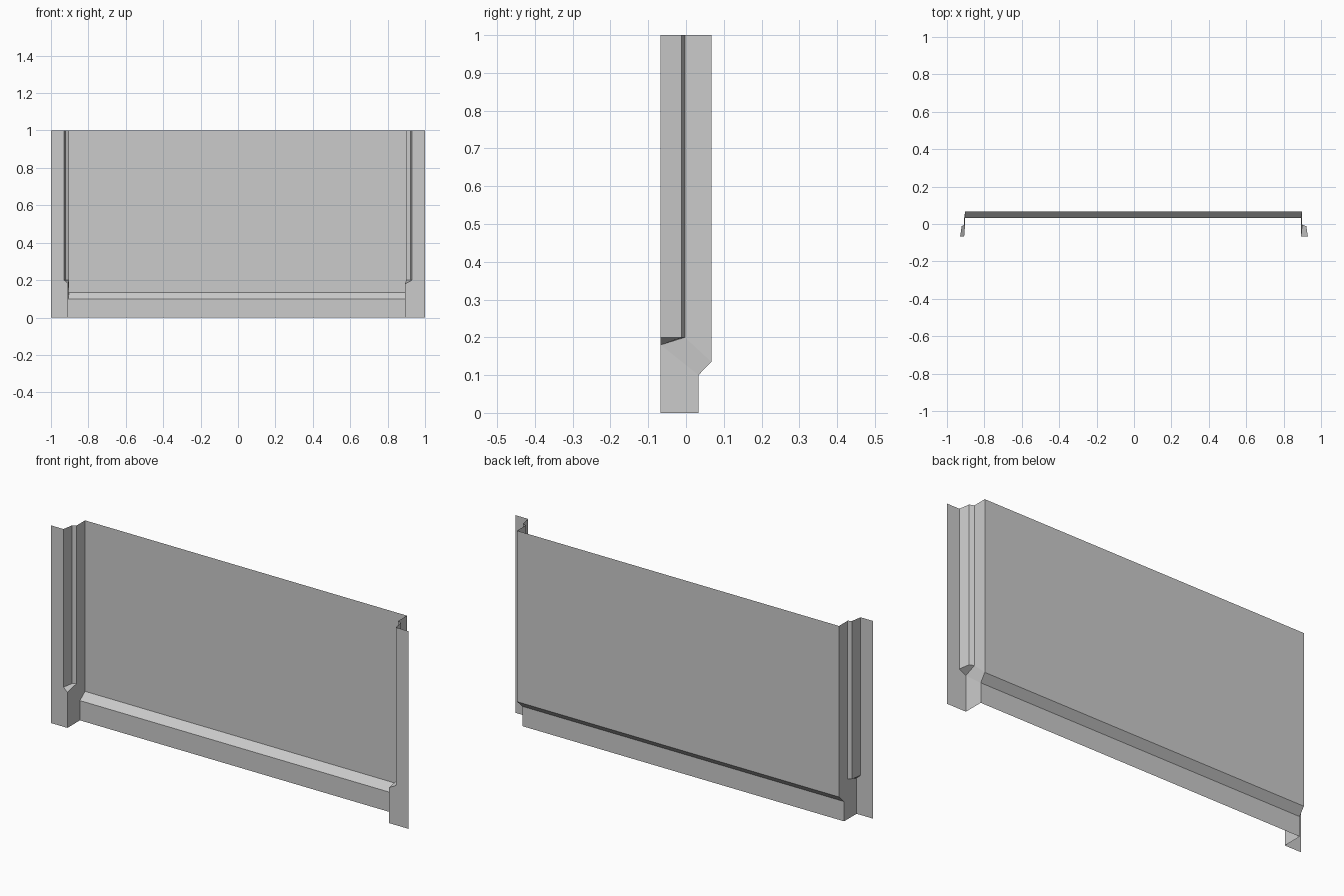
import bpy, bmesh

if "Cube" in bpy.data.objects:
    bpy.data.objects.remove(bpy.data.objects["Cube"])

FRONT, BACK = -0.067, 0.067      # y of side flanges and main panel
LEDGE_Y = 0.033                  # y of the recessed skirting
LEFT = (-0.908, -0.903)          # wall x at the skirting / main panel
RIGHT = (0.893, 0.899)


def make_part(name, polygons, flip=False):
    bm = bmesh.new()
    for poly in polygons:
        pts = reversed(poly) if flip else poly
        bm.faces.new([bm.verts.new(p) for p in pts])
    bmesh.ops.remove_doubles(bm, verts=bm.verts, dist=0.0001)
    mesh = bpy.data.meshes.new(name)
    bm.to_mesh(mesh)
    bm.free()
    obj = bpy.data.objects.new(name, mesh)
    bpy.context.collection.objects.link(obj)


# Main panel: skirting, sloped ledge and tall sheet, swept across x
profile = [(LEDGE_Y, 0, 0), (LEDGE_Y, 0.1, 0), (BACK, 0.135, 1), (BACK, 1, 1)]
strips = []
for (y0, z0, i0), (y1, z1, i1) in zip(profile, profile[1:]):
    strips.append([(LEFT[i0], y0, z0), (RIGHT[i0], y0, z0),
                   (RIGHT[i1], y1, z1), (LEFT[i1], y1, z1)])
make_part("wall_panel", strips)


# Side trim: front flange, stepped groove and return wall
def side_trim(name, side, low, high):
    outer = side
    lip, step = side * 0.93, side * 0.921
    foot = (low, FRONT, 0.18)
    lip_low, lip_top = (lip, FRONT, 0.2), (lip, FRONT, 1)
    step_low, step_top = (step, -0.012, 0.2), (step, -0.012, 1)
    in_low, in_top = (high, -0.003, 0.2), (high, -0.003, 1)
    ledge_low, ledge_high = (low, LEDGE_Y, 0.1), (high, BACK, 0.135)
    make_part(name, [
        [(outer, FRONT, 0), (low, FRONT, 0), foot, lip_low, lip_top, (outer, FRONT, 1)],
        [lip_low, step_low, step_top, lip_top],           # groove side
        [step_low, in_low, in_top, step_top],             # groove step
        [lip_low, foot, in_low, step_low],                # groove end
        [(low, FRONT, 0), (low, LEDGE_Y, 0), ledge_low, foot],
        [foot, ledge_low, ledge_high, in_low],
        [in_low, ledge_high, (high, BACK, 1), in_top],
    ], flip=side > 0)


side_trim("left_trim", -1, *LEFT)
side_trim("right_trim", 1, *RIGHT)
